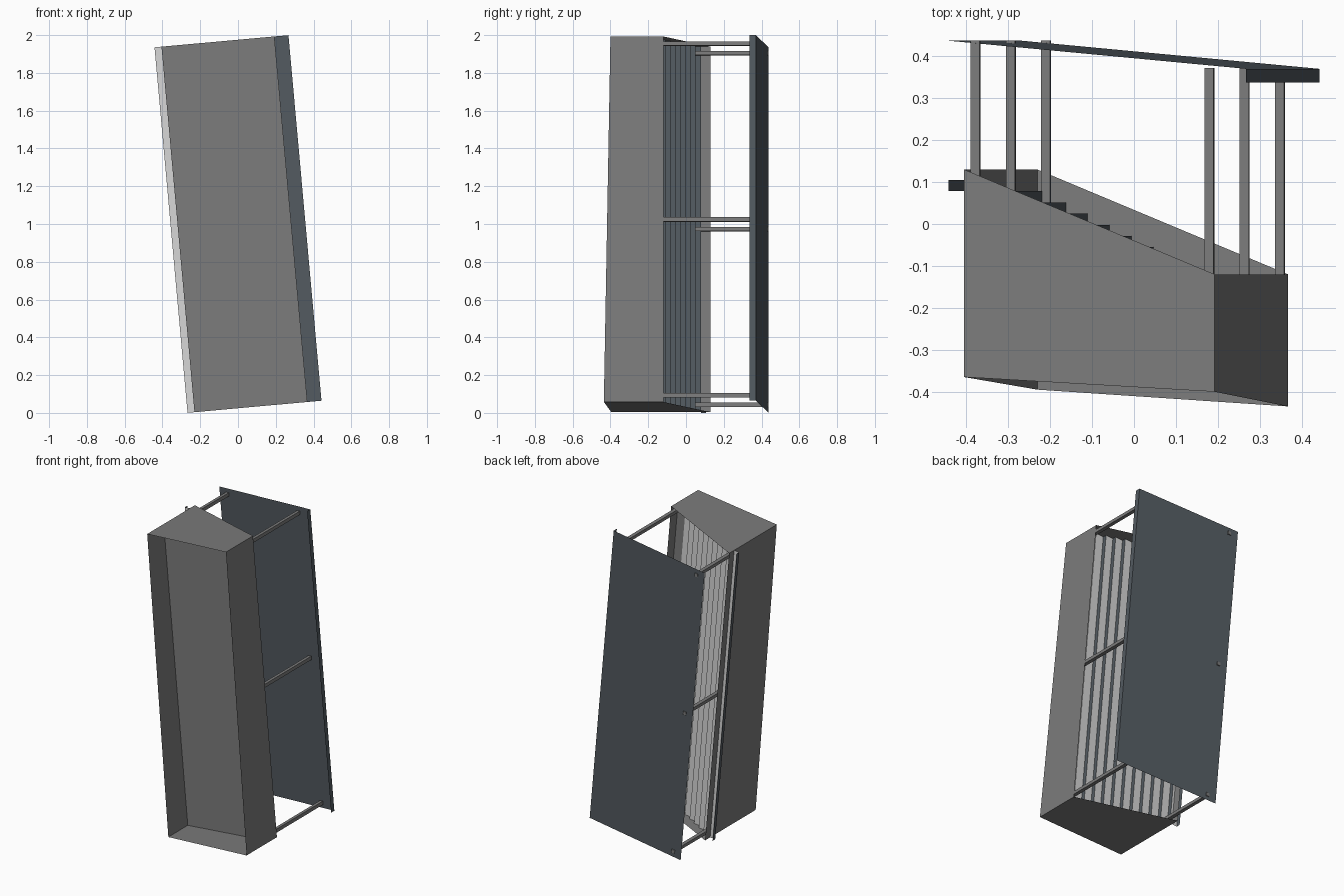
import bpy
import math
from mathutils import Matrix

cube = bpy.data.objects.get("Cube")
if cube:
    bpy.data.objects.remove(cube, do_unlink=True)


def material(name, rgb):
    m = bpy.data.materials.new(name)
    m.use_nodes = True
    m.diffuse_color = (*rgb, 1)
    bsdf = next(n for n in m.node_tree.nodes if n.type == 'BSDF_PRINCIPLED')
    bsdf.inputs["Base Color"].default_value = (*rgb, 1)
    return m


GREY = material("casing_grey", (0.2, 0.2, 0.2))
LIGHT = material("pale_grey", (0.68, 0.68, 0.68))
SLATE = material("dark_slate", (0.085, 0.102, 0.117))

# Everything leans sideways about the model's centre
LEAN = Matrix.Translation((0, 0, 1)) @ Matrix.Rotation(math.radians(-5.16), 4, 'Y')
HALF = 0.9715          # half length along the leaning axis
LEFT, RIGHT = -0.319, 0.281   # casing side walls
EDGE = 0.356           # outer edge of cover and stepped sheet


def add_mesh(name, verts, faces, mats):
    me = bpy.data.meshes.new(name)
    me.from_pydata(verts, [], faces)
    for m in mats:
        me.materials.append(m)
    ob = bpy.data.objects.new(name, me)
    ob.matrix_world = LEAN
    bpy.context.collection.objects.link(ob)
    return me


def folded_sheet(name, profile, mats):
    """Sweep an open (x, y) profile along the full leaning length."""
    verts = [(x, y, s * HALF) for x, y in profile for s in (-1, 1)]
    faces = [(2 * i, 2 * i + 1, 2 * i + 3, 2 * i + 2) for i in range(len(profile) - 1)]
    return add_mesh(name, verts, faces, mats)


# Casing: four thin walls, sloped back opening, tapered front rim
def ring(z, left_front, right_front):
    return [(LEFT, left_front, z), (RIGHT, right_front, z), (RIGHT, -0.12, z), (LEFT, 0.13, z)]


add_mesh("casing_walls", ring(-HALF, -0.395, -0.435) + ring(HALF, -0.365, -0.40),
         [(0, 3, 2, 1), (4, 5, 6, 7), (1, 2, 6, 5), (0, 4, 7, 3)], [GREY])

# Recessed front plate
folded_sheet("recessed_front_plate", [(LEFT, -0.193), (RIGHT, -0.193)], [GREY])

# Stepped sheet: slate risers and pale treads
profile = []
for k in range(11):
    x, y = -EDGE + 0.0525 * k, 0.105 - 0.0267 * k
    profile += [(x, y), (x, y - 0.0267)]
profile.append((x + 0.0525, y - 0.0267))
steps = folded_sheet("stepped_sheet", profile, [LIGHT, SLATE])
for p in steps.polygons:
    p.material_index = 1 if abs(p.normal.x) > 0.5 else 0

# Back cover with a folded lip
folded_sheet("back_cover", [(-EDGE, 0.437), (EDGE, 0.37), (EDGE, 0.337)], [SLATE])


# Square standoff rods joining casing and cover
def rod(name, x, z, y0, y1, r=0.011):
    verts = [(x + a * r, y, z + b * r) for y in (y0, y1)
             for a, b in ((-1, -1), (1, -1), (1, 1), (-1, 1))]
    faces = [(0, 1, 2, 3), (7, 6, 5, 4)]
    faces += [(i, i + 4, (i + 1) % 4 + 4, (i + 1) % 4) for i in range(4)]
    add_mesh(name, verts, faces, [GREY])


for level, z in (("lower", -0.935), ("middle", 0), ("upper", 0.935)):
    rod(level + "_right_rod", -0.295, z, 0.05, 0.437)
    rod(level + "_left_rod", 0.265, z, -0.19, 0.372)
